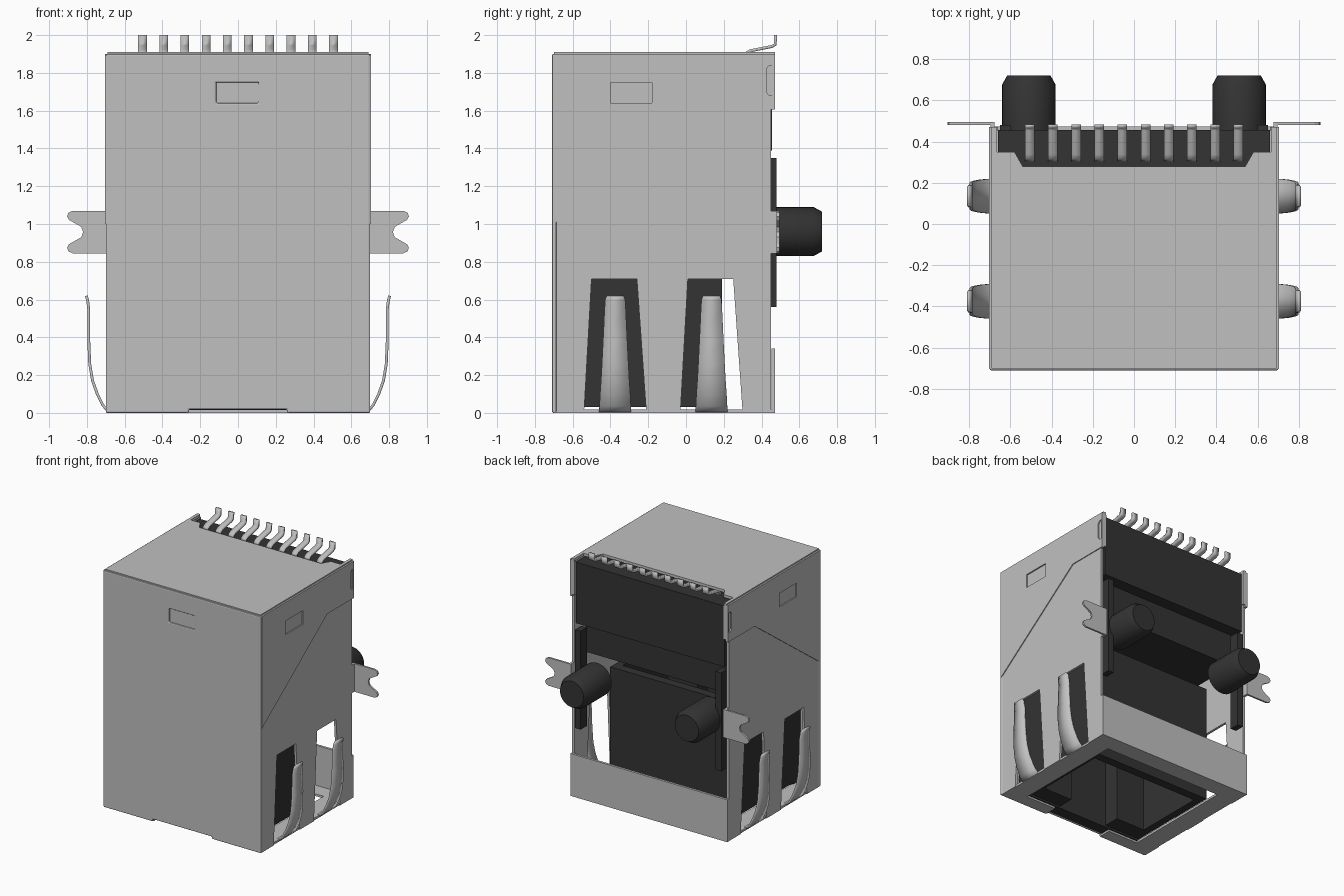
import bpy, bmesh, math
from mathutils import Vector

cube = bpy.data.objects.get("Cube")
if cube:
    bpy.data.objects.remove(cube, do_unlink=True)


def material(name, value):
    m = bpy.data.materials.new(name)
    m.use_nodes = True
    col = (value, value, value, 1)
    m.diffuse_color = col
    m.node_tree.nodes["Principled BSDF"].inputs["Base Color"].default_value = col
    return m


METAL = material("shield grey", 0.53)
PLASTIC = material("housing black", 0.033)
SIDES = (("left", 1), ("right", -1))


def finish(name, bm, mat, smooth=False):
    bmesh.ops.recalc_face_normals(bm, faces=bm.faces)
    me = bpy.data.meshes.new(name)
    bm.to_mesh(me)
    bm.free()
    ob = bpy.data.objects.new(name, me)
    bpy.context.collection.objects.link(ob)
    me.materials.append(mat)
    if smooth:
        bpy.ops.object.select_all(action='DESELECT')
        ob.select_set(True)
        bpy.context.view_layer.objects.active = ob
        bpy.ops.object.shade_smooth_by_angle(angle=math.radians(35))
    return ob


def box(name, x, y, z, mat):
    """Box from three (min, max) ranges."""
    bm = bmesh.new()
    bmesh.ops.create_cube(bm, size=1)
    for v in bm.verts:
        v.co = Vector([sum(r) / 2 + c * abs(r[1] - r[0]) for r, c in zip((x, y, z), v.co)])
    return finish(name, bm, mat)


def plate(name, loops, axis, start, end, mat):
    """Flat outline, with optional holes, extruded along an axis."""
    bm = bmesh.new()

    def place(a, b):
        return {"x": (start, a, b), "y": (a, start, b), "z": (a, b, start)}[axis]
    for loop in loops:
        vs = [bm.verts.new(place(a, b)) for a, b in loop]
        for i, v in enumerate(vs):
            bm.edges.new((v, vs[(i + 1) % len(vs)]))
    bmesh.ops.triangle_fill(bm, edges=bm.edges[:], use_beauty=True)
    res = bmesh.ops.extrude_face_region(bm, geom=bm.faces[:])
    shift = Vector((0, 0, 0))
    shift["xyz".index(axis)] = end - start
    bmesh.ops.translate(bm, vec=shift,
                        verts=[g for g in res["geom"] if isinstance(g, bmesh.types.BMVert)])
    return finish(name, bm, mat)


def rect(a0, a1, b0, b1):
    return [(a0, b0), (a1, b0), (a1, b1), (a0, b1)]


def strip(name, rows, thickness, mat):
    """Bent sheet: each row is a left and a right point."""
    bm = bmesh.new()
    pairs = [(bm.verts.new(a), bm.verts.new(b)) for a, b in rows]
    for (a, b), (c, d) in zip(pairs, pairs[1:]):
        bm.faces.new((a, b, d, c))
    ob = finish(name, bm, mat, True)
    mod = ob.modifiers.new("thickness", 'SOLIDIFY')
    mod.thickness = thickness
    mod.offset = 0
    return ob


# Front wall of the shield with its shallow bottom notch and stamped recess
front = plate("front_wall",
              [[(-.70, 0), (-.26, 0), (-.26, .018), (.26, .018), (.26, 0), (.70, 0),
                (.70, 1.9), (-.70, 1.9)], rect(-.115, .11, 1.64, 1.75)],
              "y", -.71, -.685, METAL)
bev = front.modifiers.new("soft edges", 'BEVEL')
bev.width = .008
bev.segments = 2
bev.limit_method = 'ANGLE'
box("front_recess", (-.13, .13), (-.70, -.69), (1.62, 1.77), METAL)

# Top wall, cut back around the contacts
plate("top_wall", [[(-.69, -.70), (.69, -.70), (.69, .47), (.665, .47), (.665, .35),
                    (.58, .35), (.54, .28), (-.54, .28), (-.58, .35), (-.665, .35),
                    (-.665, .47), (-.69, .47)]], "z", 1.888, 1.91, METAL)

for side, s in SIDES:
    # Lower side wall with two tapering windows open at the bottom
    plate(side + "_lower_wall",
          [[(-.70, 0), (-.54, 0), (-.50, .71), (-.26, .71), (-.21, 0), (-.03, 0),
            (.01, .71), (.25, .71), (.30, 0), (.45, 0), (.45, 1.62), (.13, 1.62), (-.70, 1.02)]],
          "x", s * .677, s * .696, METAL)
    # Upper side wall overlapping it along a slanted seam
    plate(side + "_upper_wall",
          [[(-.70, 1.0), (.13, 1.605), (.47, 1.605), (.47, 1.9), (-.70, 1.9)],
           rect(-.40, -.18, 1.64, 1.75),
           [(.425, 1.70), (.44, 1.68), (.462, 1.68), (.462, 1.84), (.44, 1.84), (.425, 1.82)]],
          "x", s * .682, s * .703, METAL)
    box(side + "_recess", (s * .685, s * .693), (-.42, -.16), (1.63, 1.77), METAL)
    box(side + "_slot_back", (s * .685, s * .693), (.41, .47), (1.67, 1.85), METAL)
    box(side + "_rear_tab", (s * .66, s * .70), (.455, .47), (1.62, 1.89), METAL)

    # Forked ear and the bend joining it to the wall
    plate(side + "_ear",
          [[(s * x, z) for x, z in
            [(.69, .845), (.875, .845), (.898, .855), (.905, .875), (.895, .893), (.83, .93),
             (.82, .957), (.83, .985), (.895, 1.022), (.905, 1.04), (.898, 1.06),
             (.875, 1.07), (.69, 1.07)]]], "y", .48, .495, METAL)
    box(side + "_ear_bend", (s * .677, s * .697), (.44, .495), (.845, 1.07), METAL)

    # Outward-bowed grounding springs
    path = [(.66, .01, .085), (.69, .012, .085), (.715, .04, .083), (.745, .10, .08),
            (.77, .17, .075), (.785, .26, .07), (.79, .38, .064), (.79, .55, .056),
            (.797, .60, .053), (.803, .62, .045)]
    for where, y in (("front", -.375), ("rear", .135)):
        strip(f"{side}_{where}_spring",
              [((s * x, y - w, z), (s * x, y + w, z)) for x, z, w in path], .015, METAL)

    # Bottom rim side, housing side wall and inner guide rib
    box(side + "_bottom_rim", (s * .53, s * .69), (-.70, .46), (0, .018), METAL)
    box(side + "_housing_wall", (s * .48, s * .54), (-.68, .19), (.03, .97), PLASTIC)
    box(side + "_guide_rib", (s * .22, s * .48), (-.59, -.46), (.03, .95), PLASTIC)
    box(side + "_front_bottom_rim", (s * .26, s * .53), (-.70, -.60), (0, .018), METAL)

    # Rear rail and chamfered mounting peg
    box(side + "_rail", (s * .60, s * .65), (.40, .48), (.56, 1.35), PLASTIC)
    bm = bmesh.new()
    rings = []
    for y, r in ((.40, .13), (.675, .13), (.72, .105)):
        rings.append([bm.verts.new((s * .51 + r * math.cos(a), y, .96 + r * math.sin(a)))
                      for a in [math.tau * i / 32 for i in range(32)]])
    for p, q in zip(rings, rings[1:]):
        for i in range(32):
            j = (i + 1) % 32
            bm.faces.new((p[i], p[j], q[j], q[i]))
    bm.faces.new(rings[0])
    bm.faces.new(rings[-1])
    finish(side + "_peg", bm, PLASTIC, True)

# Rear shield band and bottom rim
box("rear_band", (-.697, .697), (.453, .472), (0, .34), METAL)
box("rear_bottom_rim", (-.53, .53), (.33, .46), (0, .018), METAL)

# Black housing: upper block, stepped middle, socket walls and ceiling
box("housing_upper", (-.66, .66), (-.68, .455), (1.39, 1.88), PLASTIC)
box("housing_middle", (-.64, .64), (-.68, .36), (1.13, 1.39), PLASTIC)
box("socket_ceiling", (-.54, .54), (-.68, -.15), (.92, 1.13), PLASTIC)
box("socket_back", (-.54, .54), (.12, .19), (.03, .97), PLASTIC)
box("socket_front", (-.54, .54), (-.683, -.59), (.015, .95), PLASTIC)

# Row of ten bent contacts
for i in range(10):
    x = -.506 + i * .1124
    strip(f"contact_{i + 1}",
          [((x - .023, y, z), (x + .023, y, z)) for y, z in
           [(.31, 1.885), (.32, 1.905), (.34, 1.917), (.455, 1.94), (.472, 1.95), (.475, 2.0)]],
          .016, METAL)
